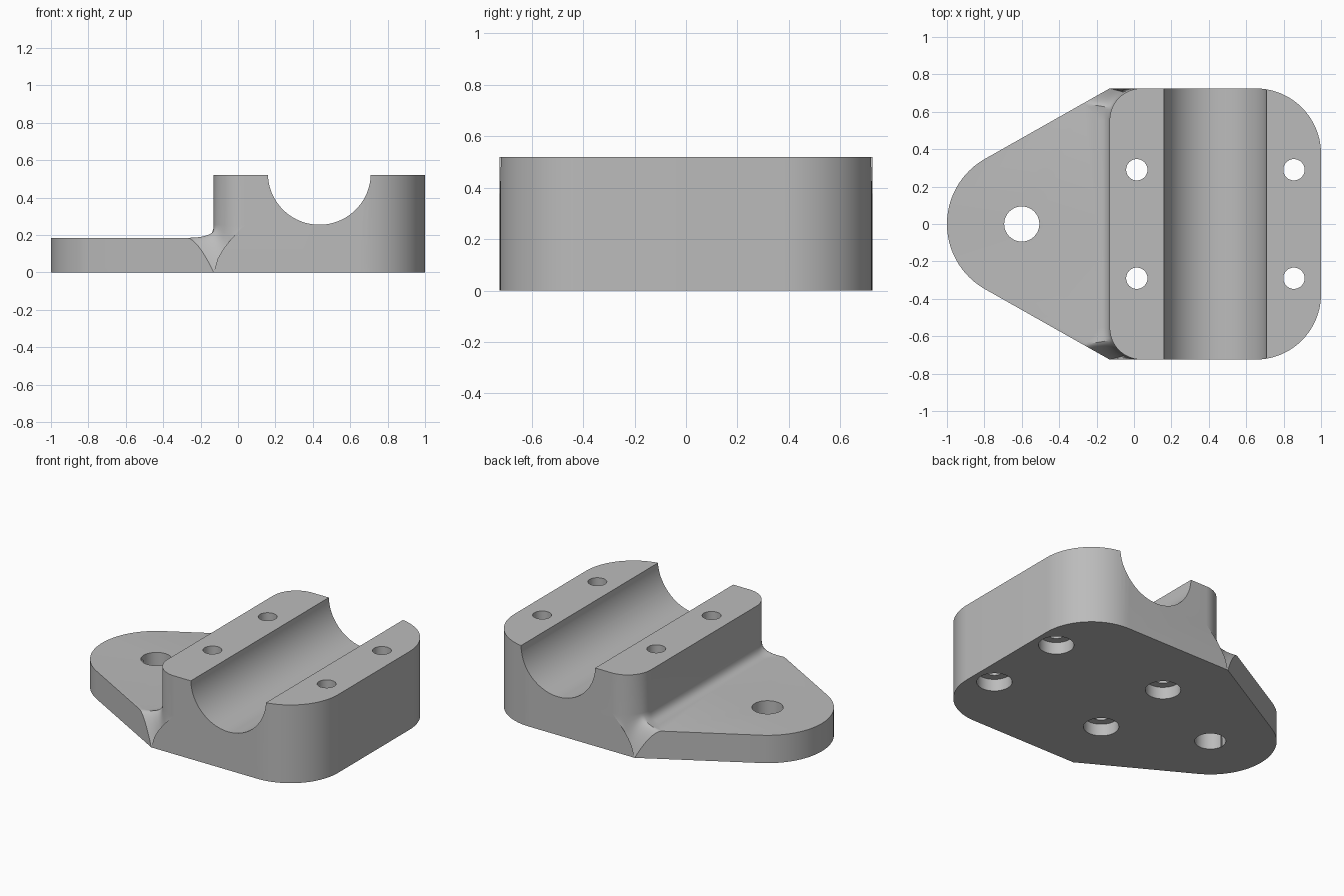
import bpy, bmesh, math
from mathutils import Vector as V

if "Cube" in bpy.data.objects:
    bpy.data.objects.remove(bpy.data.objects["Cube"])

PLATE, TOP, FIL = 0.185, 0.52, 0.255      # plate height, block height, fillet top
XB, W = -0.13, 0.725                      # block left face, half width
RL, RR = 0.17, 0.35                       # block corner radii
N = 24

def arc(cx, cy, r, a0, a1, n):
    return [(cx + r * math.cos(math.radians(a0 + (a1 - a0) * i / n)),
             cy + r * math.sin(math.radians(a0 + (a1 - a0) * i / n))) for i in range(n + 1)]

def up(pts, z):
    return [V((x, y, z)) for x, y in pts]

# Outline curves of the back half
tangent = math.degrees(math.atan2(W, XB + 0.6) + math.acos(0.4 / math.hypot(W, XB + 0.6)))
nose = arc(-0.6, 0, 0.4, 180, tangent, 20)
right = arc(1 - RR, W - RR, RR, 90, 0, 20)
corner = arc(XB + RL, W - RL, RL, 180, 90, N)
tx, ty = nose[-1]
slope = (W - ty) / (XB - tx)

def slant_y(x):
    return W + (x - XB) * slope

# Lower edge of the blend: plate top, slanted side, then block side
xe = -0.27
p0, p2 = V((-0.2, W - RL, PLATE)), V((xe, slant_y(xe), PLATE))
p1 = V((-0.205, 0.60, PLATE))
n1, n2 = 6, 16
foot = []
for i in range(N + 1):
    if i <= n1:
        t = i / n1
        foot.append(p0 * (1 - t) ** 2 + p1 * 2 * t * (1 - t) + p2 * t * t)
    elif i <= n2:
        t = (i - n1) / (n2 - n1)
        x = xe + (XB - xe) * t
        foot.append(V((x, slant_y(x), PLATE * (1 - t ** 1.6))))
    else:
        t = (i - n2) / (N - n2)
        foot.append(V((XB + RL * t, W, FIL * t ** 0.6)))

def blend(b, top):
    c = V((top.x, top.y, b.z))
    return [b * (1 - t) ** 2 + c * 2 * t * (1 - t) + top * t * t for t in (k / 8 for k in range(9))]

head = up(corner, FIL)
cols = [blend(b, t) for b, t in zip(foot, head)]

bm = bmesh.new()

def face(pts):
    out = []
    for p in pts:
        if not out or (p - out[-1]).length > 1e-5:
            out.append(p)
    if (out[0] - out[-1]).length < 1e-5:
        out.pop()
    if len(out) > 2:
        bm.faces.new([bm.verts.new(p) for p in out])

def strip(a, b):
    for i in range(len(a) - 1):
        face([a[i], a[i + 1], b[i + 1], b[i]])

# Bottom, plate top, block top
face(up(nose, 0) + up([(XB, W)], 0) + up(right, 0) + up([(1, 0)], 0))
face(up(nose, PLATE) + foot[n1::-1] + [V((-0.2, 0, PLATE))])
face(up([(XB, 0)] + corner + right + [(1, 0)], TOP))
# Side walls
strip(up(nose, 0), up(nose, PLATE))
face(up([(tx, ty), (XB, W)], 0) + foot[n1:n2 + 1][::-1] + up([(tx, ty)], PLATE))
face(up([(XB, W), right[0]], 0) + up([right[0], corner[-1]], TOP) + foot[n2:][::-1])
right.append((1, 0))
strip(up(right, 0), up(right, TOP))
strip(head, up(corner, TOP))
face(up([(XB, 0), corner[0]], FIL) + up([corner[0], (XB, 0)], TOP))
# Fillet and flared corner
strip(cols[0], [V((p.x, 0, p.z)) for p in cols[0]])
for a, b in zip(cols, cols[1:]):
    strip(a, b)

# Mirror to the front half
dup = bmesh.ops.duplicate(bm, geom=bm.verts[:] + bm.edges[:] + bm.faces[:])["geom"]
for v in dup:
    if isinstance(v, bmesh.types.BMVert):
        v.co.y *= -1
bmesh.ops.remove_doubles(bm, verts=bm.verts, dist=2e-5)
bmesh.ops.recalc_face_normals(bm, faces=bm.faces)
me = bpy.data.meshes.new("bearing_bracket")
bm.to_mesh(me)
bm.free()
body = bpy.data.objects.new("bearing_bracket", me)
bpy.context.collection.objects.link(body)

mat = bpy.data.materials.new("plain grey")
mat.diffuse_color = (0.5, 0.5, 0.5, 1)
mat.use_nodes = True
mat.node_tree.nodes["Principled BSDF"].inputs["Base Color"].default_value = mat.diffuse_color
me.materials.append(mat)

# Cutters: shaft bore, mounting hole, bolt holes with counterbores below
def cut(name, r, depth, loc, rot=(0, 0, 0), n=48):
    bpy.ops.mesh.primitive_cylinder_add(vertices=n, radius=r, depth=depth, location=loc, rotation=rot)
    c = bpy.context.object
    c.name = name
    c.hide_render = True
    c.data.materials.append(mat)
    m = body.modifiers.new(name, "BOOLEAN")
    m.object, m.operation, m.solver = c, "DIFFERENCE", "EXACT"
    return c

cutters = [cut("bore_cutter", 0.275, 3, (0.435, 0, 0.53), (math.pi / 2, 0, 0), 96),
           cut("mount_hole_cutter", 0.094, 1, (-0.6, 0, 0.1))]
for x in (0.015, 0.855):
    for y in (-0.29, 0.29):
        cutters.append(cut("bolt_hole_cutter", 0.057, 2, (x, y, 0.3)))
        cutters.append(cut("counterbore_cutter", 0.107, 0.2, (x, y, -0.02)))

bpy.ops.object.select_all(action="DESELECT")
body.select_set(True)
bpy.context.view_layer.objects.active = body
for m in list(body.modifiers):
    bpy.ops.object.modifier_apply(modifier=m.name)
for c in cutters:
    bpy.data.objects.remove(c)
bpy.ops.object.shade_smooth_by_angle(angle=math.radians(30))
